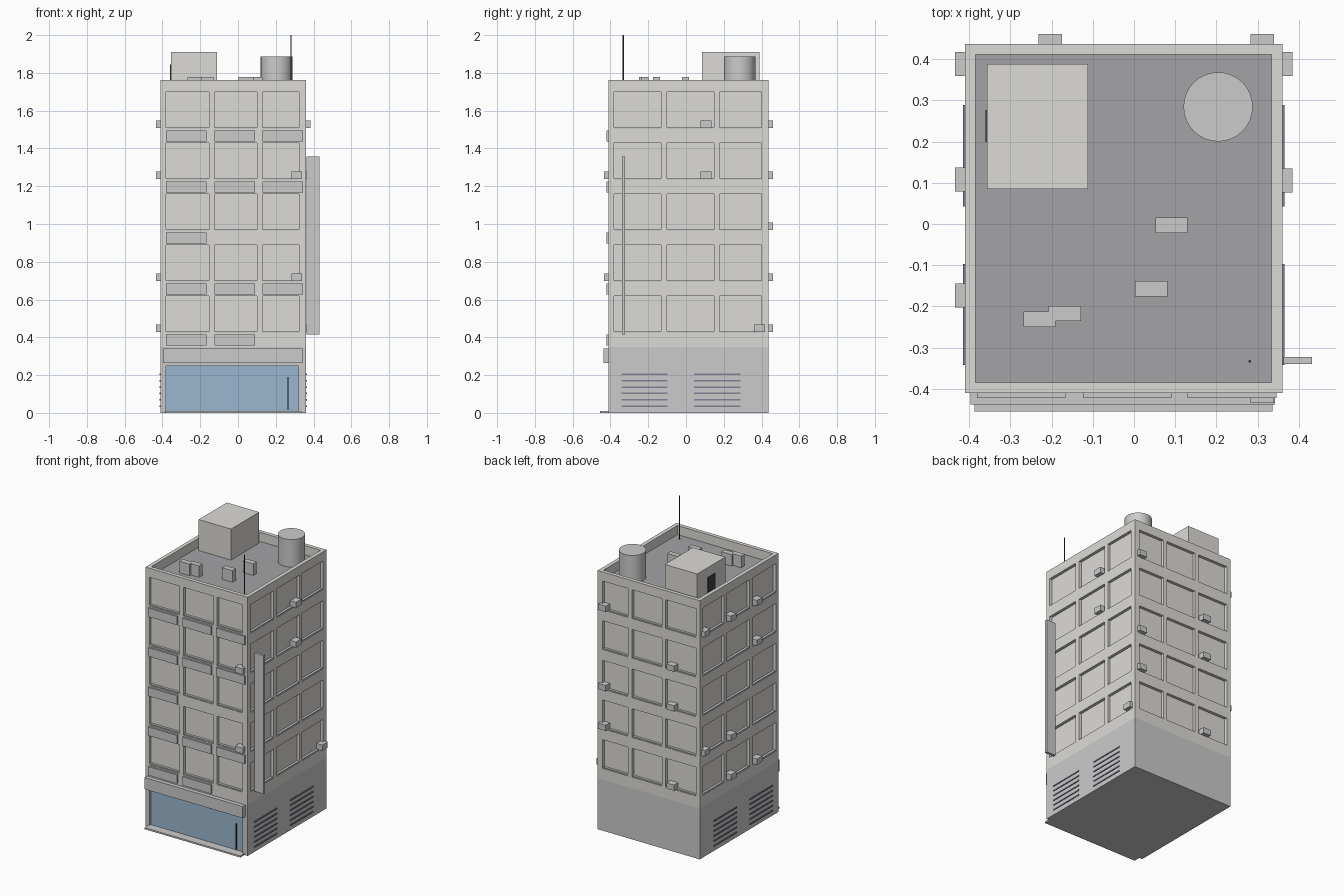
import bpy, bmesh
from mathutils import Matrix

if "Cube" in bpy.data.objects:
    bpy.data.objects.remove(bpy.data.objects["Cube"])

X0, X1, Y0, Y1 = -0.41, 0.36, -0.41, 0.437      # building footprint
BASE_Z, TOP_Z, ROOF_Z = 0.348, 1.762, 1.70
FLOORS = [0.424 + 0.27 * i for i in range(5)]   # window sill heights
WIN_H, DEPTH = 0.196, 0.02
COLS_X = [(-0.381, -0.153), (-0.124, 0.101), (0.13, 0.322)]
COLS_Y = [(-0.381, -0.132), (-0.10, 0.148), (0.177, 0.40)]


def material(name, rgb):
    m = bpy.data.materials.new(name)
    m.diffuse_color = (*rgb, 1)
    m.use_nodes = True
    m.node_tree.nodes["Principled BSDF"].inputs["Base Color"].default_value = m.diffuse_color
    return m


WALL = material("wall", (0.72, 0.71, 0.68))
ROOF = material("roof", (0.37, 0.37, 0.38))
GLASS = material("glass", (0.33, 0.47, 0.62))
DARK = material("dark", (0.05, 0.05, 0.06))
SLAT = material("slat", (0.22, 0.22, 0.30))


def boxes(name, items, mat=None):
    """One object made of axis-aligned boxes (x0, x1, y0, y1, z0, z1)."""
    bm = bmesh.new()
    for x0, x1, y0, y1, z0, z1 in items:
        mid = Matrix.Translation(((x0 + x1) / 2, (y0 + y1) / 2, (z0 + z1) / 2))
        size = Matrix.Diagonal((x1 - x0, y1 - y0, z1 - z0, 1))
        bmesh.ops.create_cube(bm, size=1, matrix=mid @ size)
    me = bpy.data.meshes.new(name)
    bm.to_mesh(me)
    bm.free()
    ob = bpy.data.objects.new(name, me)
    bpy.context.collection.objects.link(ob)
    if mat:
        me.materials.append(mat)
    return ob


def cut(ob, items):
    cutter = boxes(ob.name + "_cutter", items)
    mod = ob.modifiers.new("cut", 'BOOLEAN')
    mod.operation, mod.solver, mod.object = 'DIFFERENCE', 'EXACT', cutter
    bpy.context.view_layer.objects.active = ob
    bpy.ops.object.modifier_apply(modifier=mod.name)
    bpy.data.objects.remove(cutter)


def on_walls(inner, outer, z_lo, z_hi):
    """Boxes at every window, from inner depth to outer reach of each wall."""
    out = []
    for z in FLOORS:
        zz = (z + z_lo, z + z_hi)
        for a, b in COLS_X:
            out += [(a, b, Y0 - outer, Y0 + inner, *zz), (a, b, Y1 - inner, Y1 + outer, *zz)]
        for a, b in COLS_Y:
            out += [(X0 - outer, X0 + inner, a, b, *zz), (X1 - inner, X1 + outer, a, b, *zz)]
    return out


def cylinder(name, x, y, r, z0, z1, sides, mat=None):
    bpy.ops.mesh.primitive_cylinder_add(vertices=sides, radius=r, depth=z1 - z0,
                                        location=(x, y, (z0 + z1) / 2))
    ob = bpy.context.object
    ob.name = name
    bpy.ops.object.shade_smooth_by_angle()
    if mat:
        ob.data.materials.append(mat)


# Tower with recessed windows and a sunken roof behind the parapet
tower = boxes("tower", [(X0, X1, Y0, Y1, BASE_Z, TOP_Z)], WALL)
P = 0.026
cut(tower, on_walls(DEPTH, 0.05, 0, WIN_H)
    + [(X0 + P, X1 - P, Y0 + P, Y1 - P, ROOF_Z - 0.002, TOP_Z + 0.1)])
boxes("roof_deck", [(X0 + P, X1 - P, Y0 + P, Y1 - P, ROOF_Z - 0.01, ROOF_Z)], ROOF)
boxes("window_sills", on_walls(DEPTH, -0.004, 0, 0.007))

# Ground floor with shop window
ground = boxes("ground_floor", [(X0, X1, Y0, Y1, 0, BASE_Z)])
cut(ground, [(-0.38, 0.32, Y0 - 0.1, Y0 + 0.025, 0.01, 0.247)])
boxes("shop_glass", [(-0.38, 0.32, Y0 + 0.015, Y0 + 0.026, 0.01, 0.247)], GLASS)
boxes("door_handle", [(0.263, 0.268, Y0 + 0.005, Y0 + 0.016, 0.015, 0.19)], DARK)
boxes("shop_fascia", [(-0.397, 0.342, -0.438, Y0, 0.263, 0.342)])
boxes("door_step", [(-0.387, 0.336, -0.455, Y0, 0, 0.011)])

# Slatted vents on both sides of the ground floor
boxes("vent_slats", [(xa, xb, ya, yb, z - 0.004, z + 0.004)
                     for xa, xb in ((X0 - 0.005, X0), (X1, X1 + 0.005))
                     for ya, yb in ((-0.342, -0.097), (0.043, 0.289))
                     for z in [0.035 + 0.034 * i for i in range(6)]], SLAT)

# Panels below the front windows, and the tall blade panel on the right
panels = {0: 2, 1: 3, 2: 1, 3: 3, 4: 3}          # floor: panels from the left
boxes("front_panels", [(COLS_X[c][0], COLS_X[c][0] + 0.215, Y0 - 0.012, Y0,
                        FLOORS[f] + 0.01 - 0.078, FLOORS[f] - 0.009)
                       for f, n in panels.items() for c in range(n)])
boxes("blade_panel", [(X1 + 0.002, 0.431, -0.34, -0.323, 0.414, 1.357)])

# Wall cooling units: (wall, position along wall, floors)
units = []
for wall, c, floors in (
        ("front", 0.311, (1, 3)), ("back", 0.311, (1, 2, 4)), ("back", -0.203, (0, 2, 3)),
        ("right", 0.388, (0,)), ("right", 0.105, (3, 4)),
        ("left", 0.388, (1, 4)), ("left", 0.108, (0, 1, 4)), ("left", -0.173, (0, 3, 4))):
    for f in floors:
        z = (FLOORS[f] + 0.005, FLOORS[f] + 0.044)
        lo, hi, r = c - 0.029, c + 0.029, 0.024
        units.append({"front": (lo, hi, Y0 - r, Y0 + DEPTH, *z),
                      "back": (lo, hi, Y1 - DEPTH, Y1 + r, *z),
                      "right": (X1 - DEPTH, X1 + r, lo, hi, *z),
                      "left": (X0 - r, X0 + DEPTH, lo, hi, *z)}[wall])
boxes("wall_cooling_units", units)

# Rooftop: stair house with door, tank, mast and small units
boxes("stair_house", [(-0.356, -0.112, 0.085, 0.388, ROOF_Z, 1.911)], WALL)
boxes("stair_door", [(-0.36, -0.355, 0.199, 0.276, ROOF_Z, 1.845)], DARK)
cylinder("water_tank", 0.204, 0.284, 0.084, ROOF_Z, 1.887, 32)
cylinder("mast", 0.281, -0.333, 0.0035, ROOF_Z, 2.0, 6, DARK)
for i, (x, y) in enumerate(((0.091, -0.003), (0.042, -0.157), (-0.229, -0.231), (-0.168, -0.217))):
    boxes(f"roof_unit_{i + 1}", [(x - 0.039, x + 0.039, y - 0.0185, y + 0.0185, ROOF_Z, 1.779 - 0.001 * (i == 3))])
